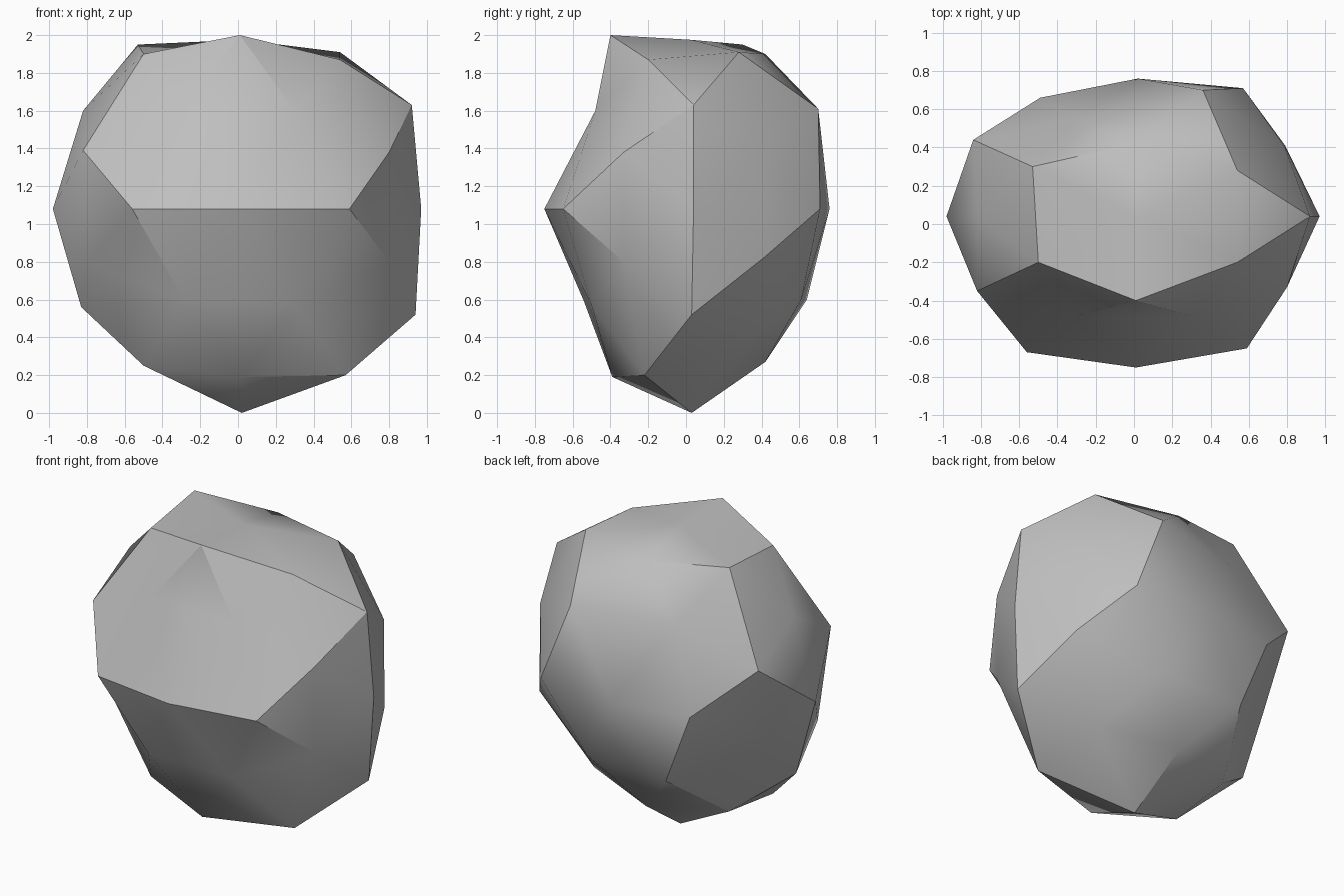
import bpy
import bmesh
import math
from itertools import product
from mathutils import Vector

if "Cube" in bpy.data.objects:
    bpy.data.objects.remove(bpy.data.objects["Cube"], do_unlink=True)

CENTRE = Vector((0, 0.03, 1.08))
SCALE = Vector((0.97, 0.76, 1.05))
GOLDEN = (1 + math.sqrt(5)) / 2


def cycles(v):
    """The three cyclic orders of a triple."""
    x, y, z = v
    return [(x, y, z), (z, x, y), (y, z, x)]


def times(a, b):
    """Multiply two vectors axis by axis."""
    return Vector([p * q for p, q in zip(a, b)])


# Directions of a once-divided icosahedron
directions = set()
for base in [(0, 1, GOLDEN), (1, 0, 0), (1, GOLDEN ** 2, GOLDEN)]:
    for triple in cycles(base):
        for signs in product((-1, 1), repeat=3):
            v = times(triple, signs).normalized()
            directions.add(tuple(round(c, 5) + 0.0 for c in v))

bm = bmesh.new()
for d in sorted(directions):
    bm.verts.new(d)
bmesh.ops.convex_hull(bm, input=bm.verts[:])
bmesh.ops.recalc_face_normals(bm, faces=bm.faces[:])

# Chipped corners, as direction signs of the nearest round point and its place
corners = [
    # top
    (0.01, -0.4, 2), (0.02, 0.03, 1.975), (0, 0.42, 1.9),
    (-0.53, 0.3, 1.95), (-0.5, -0.2, 1.9), (0.54, -0.2, 1.87), (0.54, 0.28, 1.91),
    # upper band
    (0.92, 0.04, 1.63), (-0.82, 0.04, 1.6), (-0.82, -0.35, 1.39), (0.8, -0.33, 1.38),
    (-0.84, 0.44, 1.4), (0.36, 0.7, 1.61), (0.3, -0.48, 1.6), (-0.3, -0.48, 1.6),
    (-0.3, 0.55, 1.6),
    # widest band
    (0.97, 0.04, 1.08), (-0.98, 0.04, 1.08), (0.01, -0.75, 1.08), (0.02, 0.76, 1.08),
    (0.59, -0.65, 1.08), (-0.56, -0.67, 1.08), (0.57, 0.71, 1.08), (-0.49, 0.66, 1.08),
    # lower band
    (0.94, 0.03, 0.52), (-0.83, 0.03, 0.56), (0.79, 0.41, 0.82), (0.8, -0.33, 0.8),
    (-0.78, 0.28, 0.88), (-0.8, -0.24, 0.8),
    (0.3, 0.61, 0.6), (-0.3, 0.64, 0.6), (0.3, -0.5, 0.57), (-0.28, -0.54, 0.59),
    # underside
    (0.02, 0.03, 0), (0.01, -0.39, 0.19), (0, 0.42, 0.27),
    (0.57, -0.22, 0.2), (-0.5, -0.2, 0.25), (0.5, 0.25, 0.33), (-0.49, 0.25, 0.3),
]
inverse = Vector([1 / s for s in SCALE])
moves = {}
for corner in corners:
    aim = times(Vector(corner) - CENTRE, inverse).normalized()
    free = [v for v in bm.verts if v not in moves]
    moves[max(free, key=lambda v: v.co.dot(aim))] = Vector(corner)
for v in bm.verts:
    v.co = moves.get(v, CENTRE + times(v.co, SCALE))

mesh = bpy.data.meshes.new("rock")
bm.to_mesh(mesh)
bm.free()
rock = bpy.data.objects.new("rock", mesh)
bpy.context.collection.objects.link(rock)

# Plain grey stone
stone = bpy.data.materials.new("stone_grey")
stone.use_nodes = True
grey = (0.52, 0.52, 0.52, 1)
stone.diffuse_color = grey
stone.node_tree.nodes["Principled BSDF"].inputs["Base Color"].default_value = grey
mesh.materials.append(stone)

# Soft facets with crisp breaks
bpy.ops.object.select_all(action="DESELECT")
rock.select_set(True)
bpy.context.view_layer.objects.active = rock
bpy.ops.object.shade_smooth_by_angle(angle=math.radians(30))
